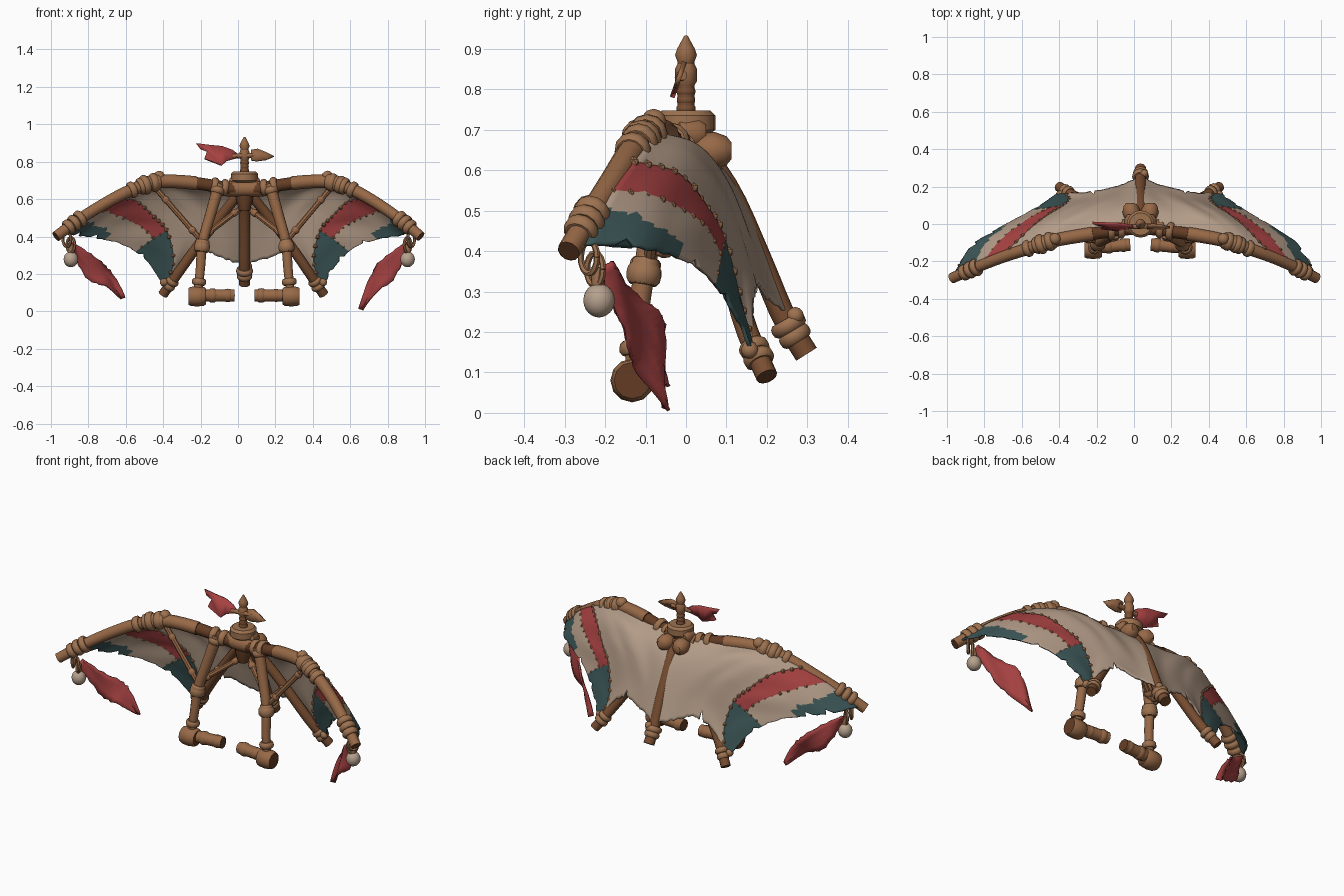
import bpy, bmesh, math, random
from mathutils import Vector, Matrix

if "Cube" in bpy.data.objects:
    bpy.data.objects.remove(bpy.data.objects["Cube"])
random.seed(4)

def material(name, c):
    m = bpy.data.materials.new(name)
    m.diffuse_color = (*c, 1)
    m.use_nodes = True
    m.node_tree.nodes["Principled BSDF"].inputs["Base Color"].default_value = m.diffuse_color
    return m

WOOD = material("wood", (.31, .14, .062))
MID = material("aged wood", (.19, .076, .031))
DARK = material("dark wood", (.125, .046, .018))
ROPE = material("rope", (.34, .168, .08))
CANVAS = material("canvas", (.45, .33, .245))
RED = material("red cloth", (.38, .053, .053))
TEAL = material("teal cloth", (.045, .092, .094))
BONE = material("pale bead", (.47, .36, .27))

def W(s, p):  # side-relative point to world, symmetry plane slightly off x = 0
    x, y, z = p
    return Vector((s * x + .035 * (1 - x * x), y, z))

def spline(pts):  # Catmull-Rom through points, t in 0..1
    P = [Vector(p) for p in pts]
    P = [2 * P[0] - P[1]] + P + [2 * P[-1] - P[-2]]
    n = len(P) - 3
    def f(t):
        i = min(max(int(t * n), 0), n - 1)
        k = t * n - i
        a, b, c, d = P[i:i + 4]
        return .5 * (2 * b + (c - a) * k + (2 * a - 5 * b + 4 * c - d) * k * k + (3 * b - a - 3 * c + d) * k ** 3)
    return f

def tube(bm, pts, radii, mat=0, cap=None, sides=12):
    pts = [Vector(p) for p in pts]
    rings, prev, q = [], None, None
    for i, p in enumerate(pts):
        t = (pts[min(i + 1, len(pts) - 1)] - pts[max(i - 1, 0)]).normalized()
        q = t.to_track_quat('Z', 'Y') if q is None else prev.rotation_difference(t) @ q
        prev = t
        r = radii[i] if isinstance(radii, (list, tuple)) else radii
        rings.append([bm.verts.new(p + q @ Vector((r * math.cos(a), r * math.sin(a), 0)))
                      for a in [2 * math.pi * k / sides for k in range(sides)]])
    for A, B in zip(rings, rings[1:]):
        for k in range(sides):
            j = (k + 1) % sides
            bm.faces.new((A[k], A[j], B[j], B[k])).material_index = mat
    for ring in (rings[0][::-1], rings[-1]):
        bm.faces.new(ring).material_index = mat if cap is None else cap

def wraps(bm, f, ts, r, L, mat=0):  # barrel shaped lashings along a path
    for t in ts:
        c = f(t)
        d = (f(min(t + .02, 1)) - f(max(t - .02, 0))).normalized()
        rr = r * random.uniform(.93, 1.07)
        tube(bm, [c + d * L * k for k in (-.5, -.3, 0, .3, .5)], [rr * .8, rr * .96, rr, rr * .96, rr * .8], mat)

def ball(bm, p, r, squash=1, sub=2):
    M = Matrix.Translation(p) @ Matrix.Diagonal((1, 1, squash, 1))
    bmesh.ops.create_icosphere(bm, subdivisions=sub, radius=r, matrix=M)

def finish(bm, name, mats, thick=0):
    bmesh.ops.recalc_face_normals(bm, faces=bm.faces)
    me = bpy.data.meshes.new(name)
    bm.to_mesh(me)
    bm.free()
    for m in mats:
        me.materials.append(m)
    ob = bpy.data.objects.new(name, me)
    bpy.context.collection.objects.link(ob)
    if thick:
        mod = ob.modifiers.new("thickness", 'SOLIDIFY')
        mod.thickness, mod.offset = thick, 0

def samples(f, n):
    return [f(i / n) for i in range(n + 1)]

def cloth(name, s, c0, c1, d0, d1, rule, n=40, m=30):  # Coons patch with torn far edge
    bm = bmesh.new()
    tear = [random.uniform(0, .025) + (.09 if random.random() < .08 else 0) for _ in range(n + 1)]
    tear[0] = tear[n] = 0
    def pt(u, v):
        p = (1 - v) * c0(u) + v * c1(u) + (1 - u) * d0(v) + u * d1(v)
        p -= (1 - u) * (1 - v) * c0(0) + u * (1 - v) * c0(1) + (1 - u) * v * c1(0) + u * v * c1(1)
        env = math.sin(math.pi * u) * math.sin(math.pi * v)
        p += Vector((0, .4, .9)) * env * (.006 + .006 * math.sin(15 * u + 4 * v))
        return p
    g = [[bm.verts.new(W(s, pt(i / n, j / m * (1 - tear[i])))) for j in range(m + 1)] for i in range(n + 1)]
    for i in range(n):
        for j in range(m):
            fc = bm.faces.new((g[i][j], g[i + 1][j], g[i + 1][j + 1], g[i][j + 1]))
            fc.material_index = rule((i + .5) / n, (j + .5) / m)
    bmesh.ops.remove_doubles(bm, verts=bm.verts, dist=.0005)
    finish(bm, name, [CANVAS, RED, TEAL], .009)
    return pt

def outer_colour(u, v):
    if u > .6: return 2
    if v < .43: return 1
    return 2 if v > .64 + .6 * u and u < .36 else 0

# shared sail edges
TIP = Vector((.42, .175, .12))
seam = spline([(.68, -.13, .62), (.57, -.02, .59), (.48, .05, .51), (.41, .093, .43), (.375, .135, .27), TIP])
trail = spline([(.955, -.25, .415), (.88, -.12, .405), (.78, -.05, .39), (.68, .01, .37), (.59, .06, .33), (.51, .11, .26), (.455, .15, .18), TIP])
edge = spline([(.68, -.13, .62), (.82, -.19, .535), (.955, -.25, .415)])
root = spline([(0, .02, .67), (0, .12, .56), (0, .195, .395), (0, .255, .245)])
front = spline([(0, .02, .67), (.22, -.03, .685), (.45, -.07, .69), (.56, -.09, .67), (.68, -.13, .62)])
back = spline([(0, .255, .245), (.1, .21, .27), (.22, .18, .31), (.33, .165, .25), TIP])

for s, side in ((-1, "left"), (1, "right")):
    path = lambda pts: spline([W(s, p) for p in pts])
    # sail panels and stitches
    cloth(side + "_inner_sail", s, front, back, root, seam, lambda u, v: 0)
    pt = cloth(side + "_outer_sail", s, seam, trail, edge, lambda v: TIP.copy(), outer_colour)
    bm = bmesh.new()
    for i in range(17):
        ball(bm, W(s, pt(i / 17, 0)), random.uniform(.009, .015), 1, 1)
        if i < 11:
            ball(bm, W(s, pt(i / 17, .43)), random.uniform(.007, .012), 1, 1)
    for i in range(5):
        ball(bm, W(s, pt(.6, i / 5)), .009, 1, 1)
    finish(bm, side + "_stitches", [ROPE])

    # leading spar with lashings
    spar = path([(0, -.02, .645), (.13, -.035, .665), (.30, -.06, .69), (.46, -.09, .692), (.60, -.135, .645),
                 (.73, -.18, .575), (.86, -.235, .49), (.975, -.29, .40)])
    bm = bmesh.new()
    P = samples(spar, 28)
    tube(bm, P[:8], .033, 1)
    tube(bm, P[7:], [.037 - .0004 * i for i in range(22)], 0, 1)
    finish(bm, side + "_leading_spar", [WOOD, DARK])
    bm = bmesh.new()
    wraps(bm, spar, (.12, .17, .43, .47, .51, .56, .85, .885, .92), .046, .036)
    wraps(bm, spar, (.445, .49), .052, .04)
    ball(bm, W(s, (.45, -.08, .72)), .032)
    finish(bm, side + "_spar_lashings", [ROPE])

    # trailing batten under the sail
    bat = path([(.02, .02, .64), (.11, .065, .53), (.22, .10, .39), (.34, .145, .22), (.43, .20, .09)])
    bm = bmesh.new()
    tube(bm, samples(bat, 14), .027, 0, 2)
    wraps(bm, bat, (.86, .91), .037, .03, 1)
    finish(bm, side + "_batten", [MID, ROPE, DARK])
    bm = bmesh.new()
    ball(bm, bat(.9) + Vector((s * .03, -.02, .015)), .022)
    finish(bm, side + "_batten_knot", [ROPE])

    # hanging leg, foot joint and hand grip
    leg = path([(.135, -.05, .68), (.18, -.075, .52), (.222, -.10, .37), (.235, -.12, .22), (.25, -.13, .08)])
    bm = bmesh.new()
    tube(bm, samples(leg, 14), [.031 - .0006 * i for i in range(15)], 0)
    finish(bm, side + "_leg", [WOOD])
    bm = bmesh.new()
    wraps(bm, leg, (.05, .51, .56, .86), .038, .035)
    wraps(bm, leg, (.545,), .044, .05)
    finish(bm, side + "_leg_lashings", [ROPE])
    bm = bmesh.new()
    tube(bm, [W(s, (x, -.133, .08)) for x in (.205, .215, .25, .285, .297)], [.042, .05, .054, .051, .045], 0, 1)
    tube(bm, [W(s, (x, y, .085)) for x, y in ((.29, -.13), (.17, -.12), (.055, -.11))], .033, 0, 1)
    grip = path([(.29, -.13, .085), (.17, -.12, .085), (.055, -.11, .085)])
    wraps(bm, grip, (.5, .85), .037, .04)
    finish(bm, side + "_grip", [WOOD, DARK])

    # thin braces
    bm = bmesh.new()
    for a, b in (((.46, -.06, .65), (.23, -.09, .38)), ((.23, -.09, .39), (.01, .03, .56)),
                 ((.22, -.09, .40), (.21, .1, .41))):
        f = path([a, b])
        tube(bm, samples(f, 3), .015, 0, sides=8)
        wraps(bm, f, (.2, .8), .02, .03)
    finish(bm, side + "_braces", [WOOD])

    # hanging loop and bead
    bm = bmesh.new()
    for k in (0, 1):
        loop = [W(s, (.92 - .02 * k + .02 * math.cos(a), -.24 + .015 * k + .02 * math.cos(a), .385 - .03 * k + .04 * math.sin(a)))
                for a in [math.pi * i / 8 for i in range(17)]]
        tube(bm, loop, .008, 0, sides=6)
    tube(bm, [W(s, (.90, -.22, .36)), W(s, (.90, -.217, .315))], .016)
    finish(bm, side + "_loop", [ROPE])
    bm = bmesh.new()
    ball(bm, W(s, (.90, -.215, .278)), .039, 1.08, 3)
    finish(bm, side + "_bead", [BONE])

    # red streamer with a ragged tail
    low = 0 if s > 0 else .06
    mid = path([(.90, -.20, .365), (.845, -.165, .295), (.77, -.11, .21), (.70, -.085, .13 + low / 2), (.635, -.05, .01 + low)])
    wide = spline([(.016, 0, 0), (.042, 0, 0), (.07, 0, 0), (.05, 0, 0), (.006, 0, 0)])
    bm = bmesh.new()
    rows = []
    for i in range(21):
        t = i / 20
        w = wide(t).x * (1 + random.uniform(-.1, .1))
        rows.append([bm.verts.new(mid(t) + Vector((-s * .52, .5, .6)) * w * k
                     + Vector((s * .5, .6, 0)) * .016 * math.sin(9 * t + 2 * k)) for k in (-1, -.5, 0, .5, 1)])
    for A, B in zip(rows, rows[1:]):
        for k in range(4):
            bm.faces.new((A[k], A[k + 1], B[k + 1], B[k]))
    finish(bm, side + "_streamer", [RED], .009)

# central keel, half sunk into the sail
C = .035
keel = spline([(C, .03, .66), (C, .11, .54), (C, .182, .38), (C, .242, .238), (C, .298, .145)])
bm = bmesh.new()
tube(bm, samples(keel, 14), .03, 0, 1)
finish(bm, "keel", [MID, DARK])
bm = bmesh.new()
wraps(bm, keel, (.80, .87), .043, .034)
ball(bm, (C + .02, .27, .24), .022)
finish(bm, "keel_lashings", [ROPE])

# hub block, back knots and collar
bm = bmesh.new()
tube(bm, [(C, 0, .54), (C, 0, .60), (C, 0, .70)], [.03, .045, .045], 1)
tube(bm, [(C - .1, -.015, .655), (C, -.02, .655), (C + .1, -.015, .655)], [.04, .043, .04], 0)
for x in (-.05, .05):
    tube(bm, [(C + x * k, y, .648) for k, y in ((.8, .025), (.9, .04), (1, .07), (1.1, .10), (1.1, .113))],
         [.034, .043, .047, .036, .02], 0)
    tube(bm, [(C + x * .9, y, .69) for y in (-.03, -.015, .03, .05)], [.025, .04, .04, .025], 0)
finish(bm, "hub", [WOOD, DARK])
bm = bmesh.new()
tube(bm, [(C, 0, z) for z in (.69, .70, .735, .748)], [.06, .073, .073, .06], 0, sides=16)
finish(bm, "collar", [ROPE])

# mast with wound rings, pivot and pointed cap
mast = spline([(C, 0, .74), (C, 0, .935)])
bm = bmesh.new()
tube(bm, [(C, 0, z) for z in (.74, .80, .88)], .021, 1)
wraps(bm, mast, (.06, .17, .28), .023, .02, 1)
tube(bm, [(C, 0, z) for z in (.805, .82, .85, .865, .885, .90, .933)], [.018, .027, .027, .02, .027, .022, .004], 0)
tube(bm, [(-.03, -.015, .83), (.10, -.01, .835)], .013, 0)
finish(bm, "mast", [WOOD, MID])

# weather vane blades
def blade(name, pts, mat):
    bm = bmesh.new()
    bm.faces.new([bm.verts.new((x, -.015 + .35 * (z - .835), z)) for x, z in pts])
    bmesh.ops.triangulate(bm, faces=bm.faces)
    finish(bm, name, [mat], .012)

blade("vane_cloth", [(0, .84), (-.03, .862), (-.085, .882), (-.15, .888), (-.222, .897), (-.20, .868), (-.165, .855),
                     (-.18, .815), (-.13, .822), (-.09, .78), (-.06, .805), (0, .822)], RED)
blade("vane_wood", [(.07, .808), (.07, .862), (.105, .868), (.15, .85), (.193, .828), (.15, .81), (.10, .803)], WOOD)

# smooth shading with crisp edges
for ob in bpy.context.scene.objects:
    ob.select_set(True)
    bpy.context.view_layer.objects.active = ob
bpy.ops.object.shade_smooth_by_angle(angle=math.radians(40))
